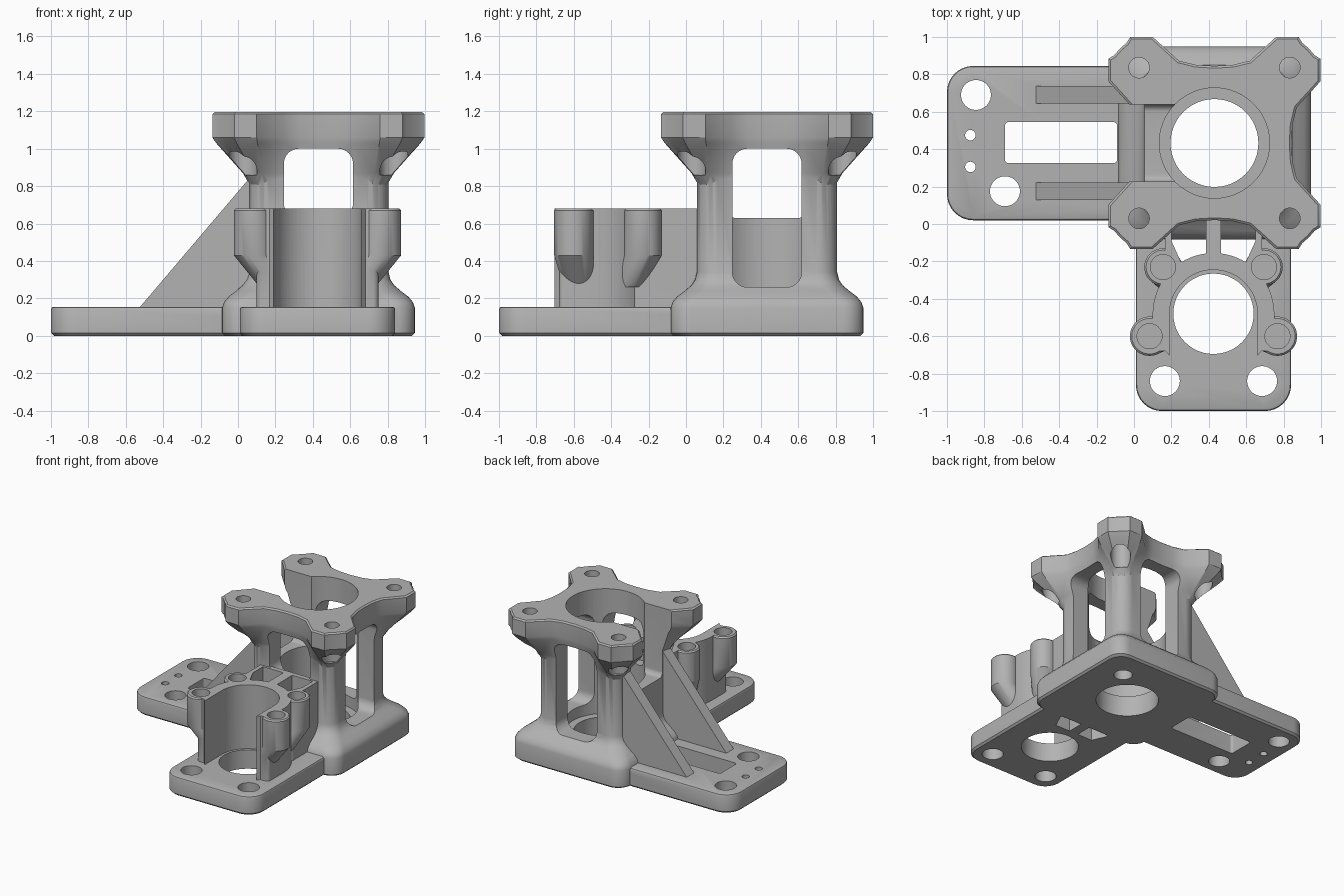
import bpy, bmesh, math
from mathutils import Matrix, Vector

cube = bpy.data.objects.get("Cube")
if cube:
    bpy.data.objects.remove(cube, do_unlink=True)

grey = bpy.data.materials.new("cast_grey")
grey.use_nodes = True
colour = (0.45, 0.45, 0.45, 1)
grey.diffuse_color = colour
grey.node_tree.nodes["Principled BSDF"].inputs["Base Color"].default_value = colour

CX, CY = 0.43, 0.433            # tower axis
MX, MY = 0.425, -0.48           # front mount axis
TOWER = Matrix.Translation((CX, CY, 0))
UPRIGHT = Matrix.Rotation(math.pi / 2, 4, 'X')


# ---- outlines (counter-clockwise 2D points) ----
def circle(x, y, r, n=48):
    return [(x + r * math.cos(2 * math.pi * i / n), y + r * math.sin(2 * math.pi * i / n))
            for i in range(n)]


def rounded(x0, x1, y0, y1, r, n=8):
    pts = []
    corners = ((x1 - r, y1 - r), (x0 + r, y1 - r), (x0 + r, y0 + r), (x1 - r, y0 + r))
    for k, (cx, cy) in enumerate(corners):
        for i in range(n + 1):
            a = (k + i / n) * math.pi / 2
            pts.append((cx + r * math.cos(a), cy + r * math.sin(a)))
    return pts


def inset(pts, d):
    out = []
    for i, p in enumerate(pts):
        p = Vector(p)
        a = (p - Vector(pts[i - 1])).normalized()
        b = (Vector(pts[(i + 1) % len(pts)]) - p).normalized()
        na, nb = Vector((-a.y, a.x)), Vector((-b.y, b.x))
        out.append(tuple(p + (na + nb) * d / (1 + na.dot(nb))))
    return out


# ---- solids ----
def loft(name, rings, matrix=Matrix()):
    bm = bmesh.new()
    loops = [[bm.verts.new((x, y, z)) for x, y in pts] for pts, z in rings]
    n = len(loops[0])
    for low, high in zip(loops, loops[1:]):
        for i in range(n):
            j = (i + 1) % n
            bm.faces.new((low[i], low[j], high[j], high[i]))
    bm.faces.new(loops[0][::-1])
    bm.faces.new(loops[-1])
    bm.transform(matrix)
    bm.normal_update()
    bmesh.ops.triangulate(bm, faces=bm.faces[:])
    mesh = bpy.data.meshes.new(name)
    bm.to_mesh(mesh)
    bm.free()
    obj = bpy.data.objects.new(name, mesh)
    bpy.context.collection.objects.link(obj)
    return obj


def prism(name, pts, z0, z1, matrix=Matrix(), edge=0):
    if edge:
        rings = [(inset(pts, edge), z0), (pts, z0 + edge), (pts, z1 - edge),
                 (inset(pts, edge * 0.3), z1 - edge * 0.3), (inset(pts, edge), z1)]
    else:
        rings = [(pts, z0), (pts, z1)]
    return loft(name, rings, matrix)


def combine(target, others, operation):
    bpy.context.view_layer.objects.active = target
    for other in others:
        mod = target.modifiers.new("boolean", 'BOOLEAN')
        mod.operation, mod.solver, mod.object = operation, 'MANIFOLD', other
        bpy.ops.object.modifier_apply(modifier=mod.name)
        bpy.data.objects.remove(other, do_unlink=True)
    return target


def cut(target, *others):
    return combine(target, others, 'DIFFERENCE')


def join(target, *others):
    return combine(target, others, 'UNION')


def hole(x, y, r, z0=-0.1, z1=0.3):
    return prism("hole", circle(x, y, r), z0, z1)


def pockets():
    left = [(0.2, 0.04), (0.2, -0.09), (0.25, -0.2), (0.385, -0.2), (0.385, 0.04)]
    right = [(2 * MX - x, y) for x, y in left[::-1]]
    return [prism("pocket", p, -0.1, 1) for p in (left, right)]


# ---- side foot with slot and screw holes ----
side_foot = prism("mounting_bracket", rounded(-1, 0.3, 0.02, 0.845, 0.14), 0, 0.155, edge=0.015)
cut(side_foot, prism("slot", rounded(-0.69, -0.09, 0.325, 0.545, 0.02), -0.1, 0.3),
    hole(-0.845, 0.69, 0.08), hole(-0.69, 0.175, 0.08),
    hole(-0.875, 0.475, 0.028), hole(-0.875, 0.305, 0.028))

# ---- front foot ----
front_foot = prism("front_foot", rounded(0.01, 0.84, -1, 0.3, 0.14), 0, 0.155, edge=0.015)
cut(front_foot, hole(MX, MY, 0.215), hole(0.165, -0.84, 0.08), hole(0.685, -0.84, 0.08), *pockets())

# ---- tower with flared skirt ----
skirt = [(0.5, 0), (0.515, 0.015), (0.515, 0.15), (0.505, 0.18), (0.48, 0.21), (0.44, 0.24),
         (0.405, 0.27), (0.385, 0.3), (0.375, 0.34), (0.375, 0.95)]
tower = loft("tower", [(rounded(-h, h, -h, h, 0.11), z) for h, z in skirt], TOWER)

# ---- top flange: four ears blending down into the columns ----
ear = [(0.44, 0.19), (0.567, 0.33), (0.567, 0.45), (0.535, 0.47), (0.505, 0.505),
       (0.47, 0.535), (0.45, 0.567), (0.33, 0.567), (0.19, 0.44)]
plate = []
for k in range(4):
    c, s = round(math.cos(k * math.pi / 2)), round(math.sin(k * math.pi / 2))
    side = ear + [(0.1, 0.418), (0, 0.412), (-0.1, 0.418)]
    plate += [(c * x - s * y, s * x + c * y) for x, y in side]


def column_point(p):
    core = Vector([max(-0.275, min(0.275, v)) for v in p])
    d = Vector(p) - core
    return tuple(core + d.normalized() * min(d.length, 0.09))


def blend(t):
    return [tuple(Vector(column_point(p)).lerp(Vector(p), t)) for p in plate]


flange = loft("flange", [(blend(0), 0.8), (blend(0.2), 0.87), (blend(0.9), 1.03), (plate, 1.06),
                         (plate, 1.185), (inset(plate, 0.012), 1.195)], TOWER)
join(tower, flange)

# ---- windows, open side and ear holes ----
tall = rounded(-0.185, 0.185, 0.26, 1.0, 0.08)
short = rounded(-0.185, 0.185, 0.63, 1.0, 0.08)
channel = rounded(-0.207, 0.207, 0.63, 1.4, 0.04)
for turn, shape in enumerate((short, tall, tall, channel)):
    spin = Matrix.Rotation(turn * math.pi / 2, 4, 'Z')
    cut(tower, prism("window", shape, 0.2, 0.9, TOWER @ spin @ UPRIGHT))
for sx in (-1, 1):
    for sy in (-1, 1):
        x, y = CX + sx * 0.403, CY + sy * 0.403
        cut(tower, hole(x, y, 0.055, 0.9, 1.4), hole(x, y, 0.075, 0.86, 1.08))

# ---- front mount: open collar, webs and four screw posts ----
mount = prism("front_mount", circle(MX, MY, 0.325, 64), 0.1, 0.68)
join(mount, prism("cheeks", rounded(0.1, 0.75, -0.68, -0.44, 0.03), 0.1, 0.68))
web = cut(prism("web", rounded(0.165, 0.685, -0.28, 0.08, 0.02), 0.1, 0.68), *pockets())
join(mount, web)
posts = [(0.083, -0.6, 0.2, -0.57, 0.105), (0.155, -0.23, 0.22, -0.31, 0.1)]
for m in (0, 1):
    for x, y, rx, ry, r in posts:
        if m:
            x, rx = 2 * MX - x, 2 * MX - rx
        join(mount, loft("post", [(circle(rx, ry, r * 0.8), 0.26), (circle(x, y, r), 0.43),
                                  (circle(x, y, r), 0.67), (circle(x, y, r - 0.01), 0.68)]))
cavity = [(MX + 0.235 * math.cos(math.pi * i / 32), MY + 0.235 * math.sin(math.pi * i / 32))
          for i in range(33)] + [(MX - 0.235, -0.9), (MX + 0.235, -0.9)]
cut(mount, prism("cavity", cavity, 0, 1))
for m in (0, 1):
    for x, y, *_ in posts:
        cut(mount, hole(2 * MX - x if m else x, y, 0.067, 0.45, 0.8))

# ---- sloping ribs ----
rib = [(-0.57, 0.1), (0.08, 0.1), (0.08, 0.865)]
ribs = [prism("rib", rib, -y - 0.095, -y, UPRIGHT) for y in (0.128, 0.643)]

# ---- assemble and bore ----
bracket = join(side_foot, front_foot, tower, *ribs, mount)
cut(bracket, hole(CX, CY, 0.235), hole(CX, CY, 0.295, 0.17, 1.4), hole(0.7, 0.705, 0.07, -0.1, 0.12))

bracket.data.materials.clear()
bracket.data.materials.append(grey)
bpy.ops.object.select_all(action='DESELECT')
bracket.select_set(True)
bpy.context.view_layer.objects.active = bracket
bpy.ops.object.shade_smooth_by_angle(angle=math.radians(32))
